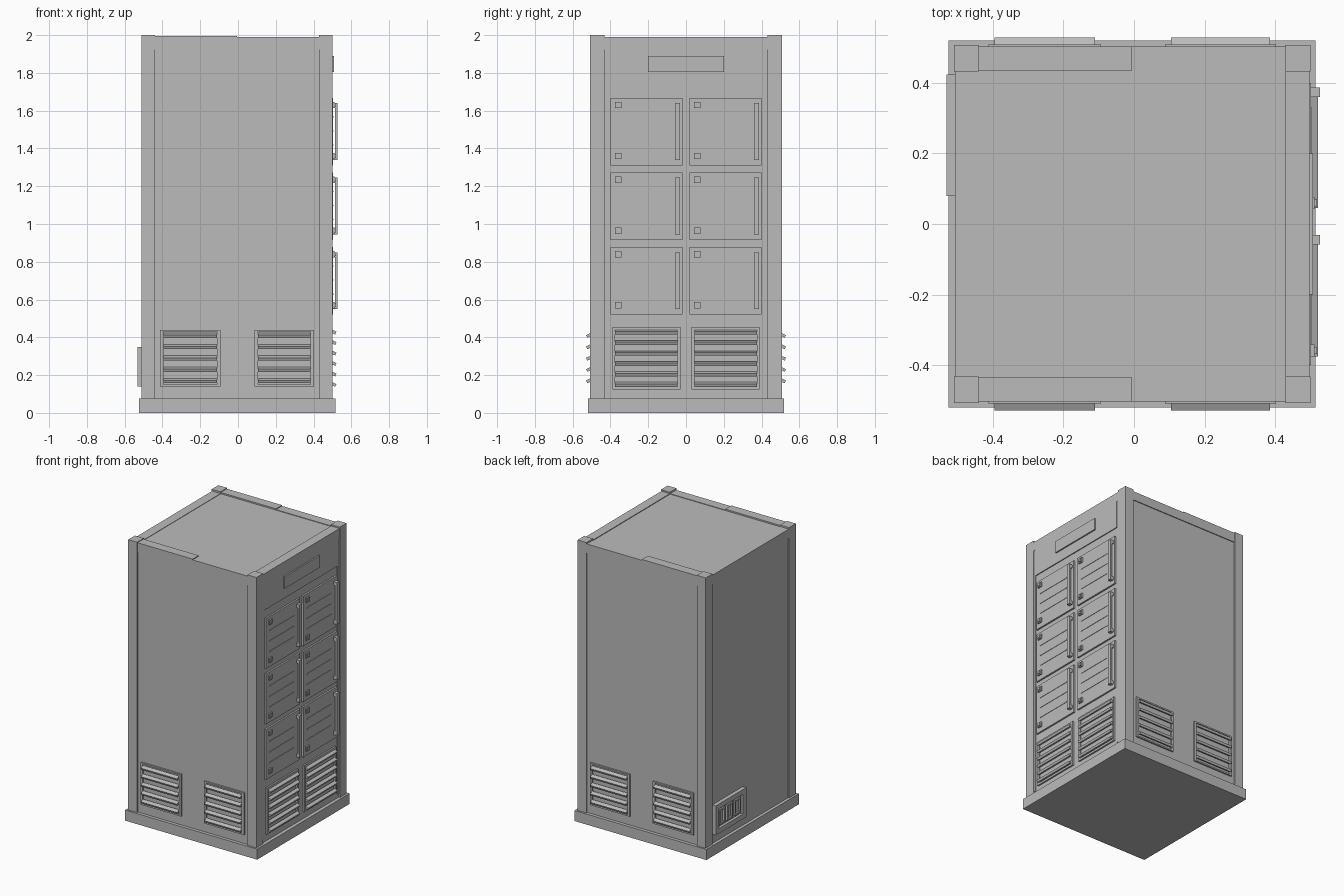
import bpy, bmesh, math
from mathutils import Matrix, Vector

if "Cube" in bpy.data.objects:
    bpy.data.objects.remove(bpy.data.objects["Cube"])

grey = bpy.data.materials.new("cabinet_grey")
grey.diffuse_color = (0.5, 0.5, 0.5, 1)
grey.use_nodes = True
grey.node_tree.nodes["Principled BSDF"].inputs["Base Color"].default_value = grey.diffuse_color


def part(name, boxes):
    """One object from boxes given as (x0, x1, y0, y1, z0, z1[, tilt axis, degrees])."""
    bm = bmesh.new()
    for b in boxes:
        x0, x1, y0, y1, z0, z1 = b[:6]
        c = Vector((x0 + x1, y0 + y1, z0 + z1)) / 2
        m = Matrix.Translation(c)
        if len(b) > 6:
            m = m @ Matrix.Rotation(math.radians(b[7]), 4, b[6])
        m = m @ Matrix.Diagonal((x1 - x0, y1 - y0, z1 - z0, 1))
        bmesh.ops.create_cube(bm, size=1, matrix=m)
    me = bpy.data.meshes.new(name)
    bm.to_mesh(me)
    bm.free()
    me.materials.append(grey)
    ob = bpy.data.objects.new(name, me)
    bpy.context.collection.objects.link(ob)
    return ob


def frame_x(xa, xb, y0, y1, z0, z1, t):
    """Four bars of a rectangular frame lying in the yz plane."""
    return [(xa, xb, y0, y1, z0, z0 + t), (xa, xb, y0, y1, z1 - t, z1),
            (xa, xb, y0, y0 + t, z0 + t, z1 - t), (xa, xb, y1 - t, y1, z0 + t, z1 - t)]


# Plinth, shell and corner posts
part("plinth", [(-0.525, 0.515, -0.52, 0.52, 0, 0.075)])
part("cabinet_body", [(-0.503, 0.49, -0.497, 0.497, 0.075, 1.985)])
for nx, x0, x1 in (("left", -0.51, -0.44), ("right", 0.43, 0.5)):
    for ny, y0, y1 in (("front", -0.507, -0.432), ("back", 0.432, 0.507)):
        part(f"{nx}_{ny}_post", [(x0, x1, y0, y1, 0.075, 2.0)])

# Top rails: two halves along front and back, one at each end
for n, s in (("front", -1), ("back", 1)):
    y0, y1 = sorted((s * 0.435, s * 0.503))
    part(f"{n}_top_rail", [(-0.44, -0.005, y0, y1, 1.925, 1.995),
                           (-0.005, 0.43, y0, y1, 1.925, 1.989)])
part("door_side_top_rail", [(0.43, 0.497, -0.432, 0.432, 1.925, 1.99)])
part("left_top_rail", [(-0.507, -0.44, -0.432, 0.432, 1.925, 1.988)])

# Door side: frame strips, header with blank plate
part("door_side_frame", [(0.48, 0.495, -0.43, -0.415, 0.1, 1.925),
                         (0.48, 0.495, 0.415, 0.43, 0.1, 1.925)])
part("header_panel", [(0.48, 0.497, -0.415, 0.415, 1.73, 1.925)])
part("header_plate", [(0.49, 0.507, -0.2, 0.2, 1.805, 1.89)])

# Six locker doors with ribs, latches and standing-off bar handles
for row, z0 in enumerate((0.52, 0.915, 1.31), 1):
    for col, y0 in (("left", -0.4), ("right", 0.018)):
        y1, z1 = y0 + 0.382, z0 + 0.358
        tag = f"{col}_row_{row}"
        part(f"door_{tag}", [(0.485, 0.502, y0, y1, z0, z1)])
        part(f"door_ribs_{tag}", [(0.5, 0.505, y0 + 0.04, y1 - 0.07, z0 + h, z0 + h + 0.006)
                                  for h in (0.105, 0.18, 0.255)])
        latches = []
        for h in (0.033, 0.303):
            latches += frame_x(0.5, 0.512, y0 + 0.024, y0 + 0.058, z0 + h, z0 + h + 0.034, 0.007)
            latches.append((0.5, 0.519, y0 + 0.031, y0 + 0.051, z0 + h + 0.007, z0 + h + 0.027))
        part(f"door_latches_{tag}", latches)
        part(f"door_handle_{tag}", [
            (0.513, 0.527, y1 - 0.04, y1 - 0.013, z0 + 0.03, z0 + 0.33),
            (0.5, 0.513, y1 - 0.04, y1 - 0.013, z0 + 0.03, z0 + 0.055),
            (0.5, 0.513, y1 - 0.04, y1 - 0.013, z0 + 0.305, z0 + 0.33)])

# Louvred vents under the doors
for n, y0, y1 in (("left", -0.375, -0.045), ("right", 0.045, 0.375)):
    part(f"door_side_vent_frame_{n}",
         frame_x(0.485, 0.501, y0 - 0.015, y1 + 0.015, 0.125, 0.455, 0.015))
    part(f"door_side_vent_slats_{n}",
         [(0.495, 0.519, y0, y1, z - 0.008, z + 0.008, 'Y', 25)
          for z in (0.15 + i * 0.0555 for i in range(6))])

# Louvred vents low on the front and back panels
for n, s in (("front", -1), ("back", 1)):
    for m, x0, x1 in (("left", -0.395, -0.11), ("right", 0.105, 0.385)):
        ya, yb = sorted((s * 0.49, s * 0.508))
        part(f"{n}_vent_frame_{m}", [
            (x0 - 0.017, x1 + 0.017, ya, yb, 0.14, 0.15),
            (x0 - 0.017, x1 + 0.017, ya, yb, 0.43, 0.44),
            (x0 - 0.017, x0, ya, yb, 0.15, 0.43),
            (x1, x1 + 0.017, ya, yb, 0.15, 0.43)])
        ya, yb = sorted((s * 0.501, s * 0.527))
        part(f"{n}_vent_slats_{m}", [(x0, x1, ya, yb, z - 0.008, z + 0.008, 'X', -s * 25)
                                     for z in (0.17 + i * 0.06 for i in range(5))])

# Connection box on the left side: framed recess with three sockets
part("connection_box_frame", frame_x(-0.531, -0.5, 0.08, 0.423, 0.14, 0.35, 0.035))
part("connection_box_back", [(-0.512, -0.5, 0.115, 0.388, 0.175, 0.315)])
part("connection_sockets", [b for y in (0.13, 0.218, 0.306)
                            for b in frame_x(-0.524, -0.51, y, y + 0.066, 0.19, 0.3, 0.012)])
